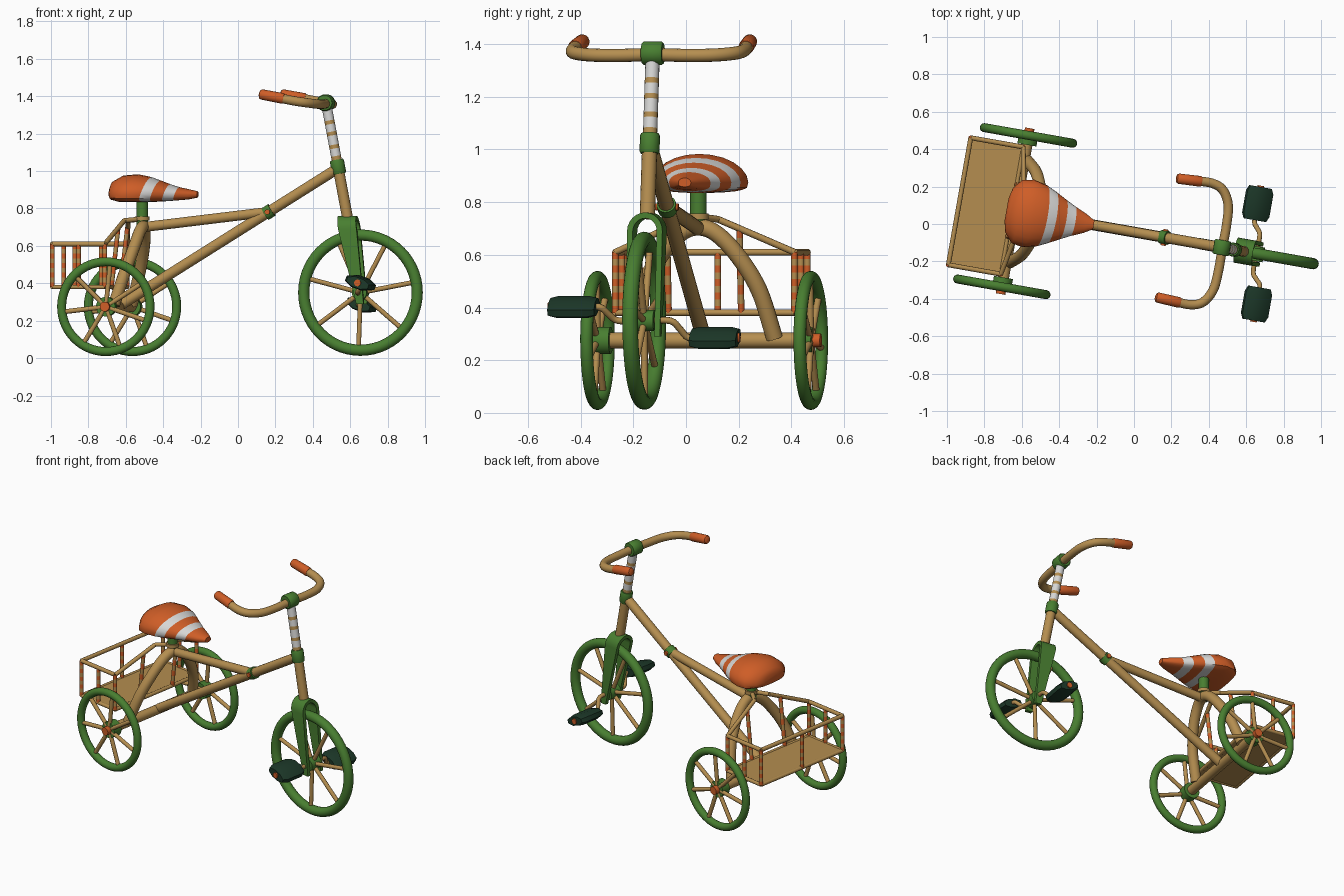
import bpy, bmesh, math
from mathutils import Vector, Matrix

if "Cube" in bpy.data.objects:
    bpy.data.objects.remove(bpy.data.objects["Cube"])


def material(name, rgb):
    m = bpy.data.materials.new(name)
    m.use_nodes = True
    m.diffuse_color = (*rgb, 1)
    b = next(n for n in m.node_tree.nodes if n.type == 'BSDF_PRINCIPLED')
    b.inputs["Base Color"].default_value = (*rgb, 1)
    b.inputs["Roughness"].default_value = 0.6
    return m


GREEN = material("leaf green", (0.065, 0.21, 0.03))
TAN = material("bamboo tan", (0.46, 0.27, 0.08))
ORANGE = material("orange", (0.62, 0.11, 0.02))
WHITE = material("white", (0.68, 0.68, 0.67))
DARK = material("dark green", (0.012, 0.04, 0.022))

# the whole model is built facing +x, then turned a little
PLACE = Matrix.Translation((-0.007, -0.042, 0)) @ Matrix.Rotation(math.radians(-10), 4, 'Z')
parts = []


def finish(name, bm, mats):
    bmesh.ops.recalc_face_normals(bm, faces=bm.faces)
    me = bpy.data.meshes.new(name)
    bm.to_mesh(me)
    bm.free()
    me.transform(PLACE)
    for m in mats:
        me.materials.append(m)
    ob = bpy.data.objects.new(name, me)
    bpy.context.collection.objects.link(ob)
    parts.append(ob)
    return ob


def loft(bm, rings, closed=False, colour=lambda i: 0):
    """Skin a list of point rings, capping the ends when open."""
    vs = [[bm.verts.new(p) for p in r] for r in rings]
    n = len(vs[0])
    for i in range(len(vs) if closed else len(vs) - 1):
        a, b = vs[i], vs[(i + 1) % len(vs)]
        for j in range(n):
            k = (j + 1) % n
            bm.faces.new((a[j], a[k], b[k], b[j])).material_index = colour(i)
    if not closed:
        bm.faces.new(vs[0]).material_index = colour(0)
        bm.faces.new(vs[-1]).material_index = colour(len(vs) - 2)


def tube(name, pts, r, mats, closed=False, sides=16, bm=None):
    """Round tube along points; r is one radius or one per point; mats alternate."""
    own = bm is None
    bm = bm or bmesh.new()
    pts = [Vector(p) for p in pts]
    radii = r if isinstance(r, (list, tuple)) else [r] * len(pts)
    n, rings, side = len(pts), [], None
    for i, p in enumerate(pts):
        a = pts[i - 1] if closed or i else p
        b = pts[(i + 1) % n] if closed or i < n - 1 else p
        t = (b - a).normalized()
        side = t.orthogonal() if side is None else side - t * side.dot(t)
        side.normalize()
        up = t.cross(side)
        rings.append([p + radii[i] * (math.cos(x) * side + math.sin(x) * up)
                      for x in (math.tau * (j + 0.5) / sides for j in range(sides))])
    loft(bm, rings, closed, lambda i: i % len(mats))
    return finish(name, bm, mats) if own else None


def smooth_path(pts, steps=6):
    p = [Vector(q) for q in pts]
    p = [2 * p[0] - p[1]] + p + [2 * p[-1] - p[-2]]
    out = []
    for a, b, c, d in zip(p, p[1:], p[2:], p[3:]):
        for k in range(steps):
            t = k / steps
            out.append(0.5 * (2 * b + (c - a) * t + (2 * a - 5 * b + 4 * c - d) * t * t
                              + (3 * b - a - 3 * c + d) * t ** 3))
    return out + [p[-2]]


def line(a, b, ts):
    return [Vector(a).lerp(Vector(b), t) for t in ts]


def mirrored(pts):
    """Complete a half path given from centre outward, across y = 0."""
    return [(x, -y, z) for x, y, z in reversed(pts[1:])] + list(pts)


# wheels
def wheel(name, c, R, r, phase):
    c = Vector(c)
    at = lambda a, d: c + Vector((d * math.cos(a), 0, d * math.sin(a)))
    tube(name + "_tyre", [at(math.tau * i / 56, R) for i in range(56)], r, [GREEN], True)
    bm = bmesh.new()
    for k in range(7):
        a = math.radians(phase) + math.tau * k / 7
        tube("", [at(a, 0.02), at(a, R)], 0.013, [TAN], sides=10, bm=bm)
    finish(name + "_spokes", bm, [TAN])


def across(name, x, z, y0, y1, r, mat):
    tube(name, [(x, y0, z), (x, y1, z)], r, [mat], sides=24)


FX, FZ, RX, RZ = 0.672, 0.35, -0.638, 0.275
wheel("front_wheel", (FX, 0, FZ), 0.308, 0.03, -92)
across("front_hub", FX, FZ, -0.04, 0.04, 0.04, GREEN)
for s, side in ((1, "left"), (-1, "right")):
    wheel(side + "_rear_wheel", (RX, 0.411 * s, RZ), 0.24, 0.024, 84)
    across(side + "_rear_hub", RX, RZ, 0.36 * s, 0.42 * s, 0.052, GREEN)
    across(side + "_hub_cap", RX, RZ, 0.42 * s, 0.45 * s, 0.026, ORANGE)
across("rear_axle", RX, RZ, -0.38, 0.38, 0.03, TAN)


# steering column: fork tube, collars, striped stem
def steer(z):
    return (0.484 + 0.19 * (1.37 - z), 0, z)


tube("fork_tube", [steer(0.74), steer(1.0)], 0.029, [TAN])
tube("head_collar", [steer(z) for z in (0.985, 0.992, 1.052, 1.06)], [0.034, 0.038, 0.038, 0.034], [GREEN])
tube("striped_stem", [steer(z) for z in (1.05, 1.06, 1.08, 1.12, 1.14, 1.19, 1.21, 1.25, 1.27, 1.34)],
     0.027, [WHITE, TAN])
tube("handlebar_clamp", [(0.484, y, 1.365) for y in (-0.04, -0.034, 0.034, 0.04)],
     [0.04, 0.045, 0.045, 0.04], [GREEN], sides=20)

# fork: tapered strap bent over the wheel
bm = bmesh.new()
strap = [(0.054, 0.29, 0), (0.056, 0.48, 0)]
strap += [(0.057 * math.cos(a), 0.69 + 0.06 * math.sin(a), a) for a in (math.pi * i / 12 for i in range(13))]
strap += [(-0.056, 0.48, math.pi), (-0.054, 0.29, math.pi)]
rings = []
for y, z, a in strap:
    half = 0.02 + 0.03 * min(1, (z - 0.29) / 0.4)
    rings.append([(0.6 + 0.17 * (0.76 - z) + e * half, y + d * math.cos(a), z + d * math.sin(a))
                  for e, d in ((-1, -0.011), (1, -0.011), (1, 0.011), (-1, 0.011))])
loft(bm, rings)
finish("fork", bm, [GREEN])

# handlebar and grips
half_bar = [(0.487, 0, 1.36), (0.488, 0.12, 1.357), (0.478, 0.23, 1.358), (0.435, 0.305, 1.365),
            (0.37, 0.33, 1.375), (0.28, 0.327, 1.393)]
tube("handlebar", smooth_path(mirrored(half_bar)), 0.025, [TAN])
for s, side in ((1, "left"), (-1, "right")):
    tube(side + "_grip", line((0.315, 0.329 * s, 1.387), (0.18, 0.322 * s, 1.412), (0, 0.05, 0.9, 0.97, 1)),
         [0.026, 0.029, 0.028, 0.023, 0.013], [ORANGE])

# cranks and pedals
for s, side, dx, dz in ((1, "left", -0.04, -0.065), (-1, "right", 0.047, 0.052)):
    px, pz = FX + dx, FZ + dz
    tube(side + "_crank", smooth_path([(FX, 0, FZ), (FX, 0.1 * s, FZ), (FX + dx * 0.5, 0.135 * s, FZ + dz * 0.5),
                                       (px, 0.165 * s, pz), (px, 0.24 * s, pz)], 4), 0.013, [TAN], sides=10)
    bm = bmesh.new()
    tube("", [(0, y * s, 0) for y in (0.175, 0.205, 0.325, 0.355)], [0.066, 0.08, 0.08, 0.066], [DARK], sides=8, bm=bm)
    bm.transform(Matrix.Translation((px, 0, pz)) @ Matrix.Rotation(math.radians(20), 4, 'Y')
                 @ Matrix.Diagonal((1, 1, 0.45, 1)))
    finish(side + "_pedal", bm, [DARK])
    across(side + "_pedal_cap", px, pz, 0.35 * s, 0.362 * s, 0.018, ORANGE)

# frame tubes
head, tail = Vector((0.55, 0, 1.015)), Vector((RX + 0.01, 0, 0.285))
tube("main_tube", [head, tail], 0.029, [TAN])
joint = head.lerp(tail, 0.32)
tube("seat_tube", [(-0.51, 0, 0.70), joint], 0.027, [TAN])
tube("joint_band", line(head, tail, (0.305, 0.335)), 0.037, [GREEN])
across("joint_bolt", joint.x, joint.z, -0.044, 0.044, 0.014, ORANGE)
half_arch = [(-0.505, 0, 0.705), (-0.512, 0.07, 0.68), (-0.53, 0.15, 0.595), (-0.565, 0.225, 0.465), (RX + 0.02, 0.275, 0.285)]
tube("rear_arch", smooth_path(mirrored(half_arch)), 0.032, [TAN])
tube("seat_post", [(-0.513, 0, 0.69), (-0.513, 0, 0.87)], 0.031, [GREEN])
tube("seat_collar", [(-0.513, 0, 0.735), (-0.513, 0, 0.757)], 0.039, [TAN])

# saddle: slanted cross-sections, two of the bands white
sections = [(-0.685, 0.06, 0.915, 0.865), (-0.67, 0.12, 0.945, 0.845), (-0.62, 0.172, 0.976, 0.835),
            (-0.55, 0.183, 0.983, 0.835), (-0.475, 0.166, 0.968, 0.835), (-0.42, 0.14, 0.95, 0.835),
            (-0.36, 0.108, 0.93, 0.838), (-0.305, 0.08, 0.914, 0.842), (-0.25, 0.052, 0.902, 0.848),
            (-0.21, 0.024, 0.892, 0.858)]
rings = []
for s, w, top, low in sections:
    lean = 0.35 * max(0, min(1, (s + 0.68) / 0.15, (-0.2 - s) / 0.1))
    ring = []
    for j in range(24):
        a = math.tau * j / 24
        c, h = math.cos(a), math.sin(a)
        z = 0.875 + (h * (top - 0.875) if h > 0 else -math.sqrt(-h) * (0.875 - low))
        ring.append((s + lean * (z - 0.93), w * c, z))
    rings.append(ring)
bm = bmesh.new()
loft(bm, rings, colour=lambda i: 1 if i in (4, 6) else 0)
finish("saddle", bm, [ORANGE, WHITE])

# basket: floor, frame, rails and striped posts
X0, X1, Y, ZF, ZT = -0.94, -0.655, 0.345, 0.38, 0.61
bm = bmesh.new()
bmesh.ops.create_cube(bm, size=1)
bm.transform(Matrix.Translation(((X0 + X1) / 2, 0, ZF)) @ Matrix.Diagonal((X1 - X0, 2 * Y, 0.014, 1)))
finish("basket_floor", bm, [TAN])
corners = [(X0, -Y), (X1, -Y), (X1, Y), (X0, Y)]
bm = bmesh.new()
for a, b in zip(corners, corners[1:] + corners[:1]):
    tube("", [(*a, ZF), (*b, ZF)], 0.012, [TAN], sides=10, bm=bm)
finish("basket_floor_frame", bm, [TAN])
rail = [(-0.513, 0, 0.745), (-0.6, 0.06, 0.735), (X1, Y, ZT), (X0, Y, ZT), (X0, 0, ZT)]
for s, side in ((1, "left"), (-1, "right")):
    bm = bmesh.new()
    for a, b in zip(rail, rail[1:]):
        tube("", [(a[0], a[1] * s, a[2]), (b[0], b[1] * s, b[2])], 0.013, [TAN], sides=10, bm=bm)
    finish(side + "_basket_rail", bm, [TAN])
posts = [(x, y, ZT) for x, y in corners] + [(X0, 0, ZT), ((X0 + X1) / 2, Y, ZT), ((X0 + X1) / 2, -Y, ZT)]
posts += [(-0.618, s * 0.14, 0.7) for s in (1, -1)]
bm = bmesh.new()
for x, y, z in posts:
    tube("", line((min(x, X1), y, ZF), (x, y, z), [i / 9 for i in range(10)]), 0.0125, [ORANGE, TAN], sides=10, bm=bm)
finish("basket_posts", bm, [ORANGE, TAN])

# shading
bpy.ops.object.select_all(action='DESELECT')
for ob in parts:
    ob.select_set(True)
bpy.context.view_layer.objects.active = parts[0]
bpy.ops.object.shade_smooth_by_angle(angle=math.radians(40))
